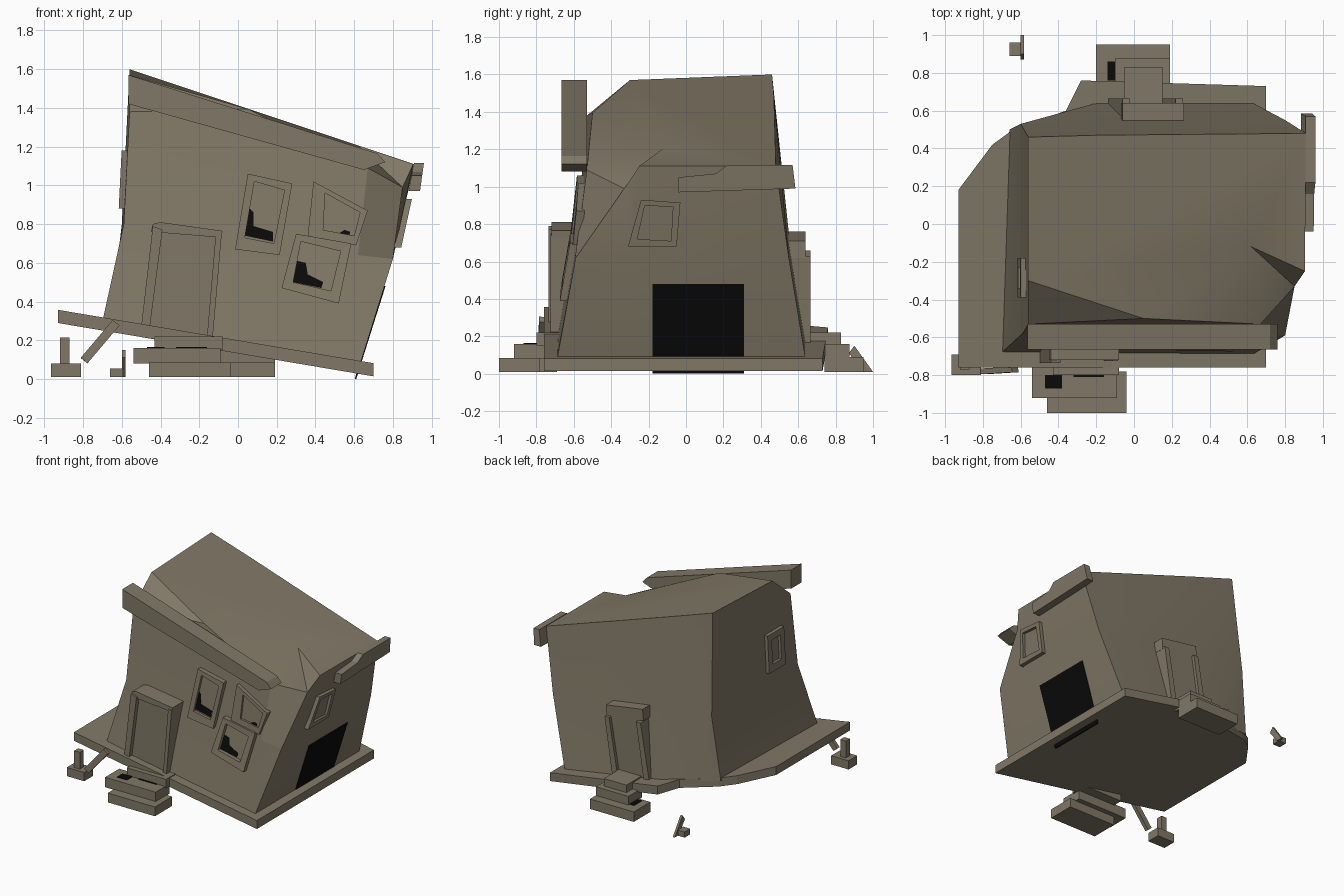
import bpy, bmesh
from mathutils import Vector

old = bpy.data.objects.get("Cube")
if old:
    bpy.data.objects.remove(old, do_unlink=True)


def material(name, rgb):
    m = bpy.data.materials.new(name)
    m.use_nodes = True
    m.diffuse_color = (*rgb, 1)
    bsdf = next(n for n in m.node_tree.nodes if n.type == 'BSDF_PRINCIPLED')
    bsdf.inputs["Base Color"].default_value = (*rgb, 1)
    return m


STONE = material("weathered_grey_brown", (0.22, 0.19, 0.135))
BLACK = material("black", (0.003, 0.003, 0.003))


def build(name, verts, faces, mat=STONE, smooth=False):
    bm = bmesh.new()
    vs = [bm.verts.new(v) for v in verts]
    for f in faces:
        bm.faces.new([vs[i] for i in f])
    bmesh.ops.recalc_face_normals(bm, faces=bm.faces)
    me = bpy.data.meshes.new(name)
    bm.to_mesh(me)
    bm.free()
    me.materials.append(mat)
    ob = bpy.data.objects.new(name, me)
    bpy.context.collection.objects.link(ob)
    if smooth:
        bpy.ops.object.select_all(action='DESELECT')
        ob.select_set(True)
        bpy.context.view_layer.objects.active = ob
        bpy.ops.object.shade_smooth_by_angle(angle=0.5)
    return ob


def loft(name, a, b, mat=STONE):
    """Closed solid between two matching loops."""
    n = len(a)
    faces = [range(n), range(n, 2 * n)]
    faces += [(i, (i + 1) % n, n + (i + 1) % n, n + i) for i in range(n)]
    return build(name, list(a) + list(b), faces, mat)


def box(name, x, y, z, mat=STONE):
    a = [(x[i], y[j], z[0]) for i, j in ((0, 0), (1, 0), (1, 1), (0, 1))]
    return loft(name, a, [(p[0], p[1], z[1]) for p in a], mat)


def prism_y(name, pts, y0, y1):
    return loft(name, [(x, y0, z) for x, z in pts], [(x, y1, z) for x, z in pts])


def beam(name, a, b, w, d):
    """Leaning square bar from a to b, w wide and d deep."""
    a, b = Vector(a), Vector(b)
    axis = (b - a).normalized()
    u = axis.cross(Vector((0, 1, 0))).normalized()
    v = axis.cross(u)
    c = [u * w * i + v * d * j for i, j in ((-.5, -.5), (.5, -.5), (.5, .5), (-.5, .5))]
    return loft(name, [a + k for k in c], [b + k for k in c])


def slab(x):
    return 0.20 - 0.169 * x


# Points on the leaning walls: u runs along the wall, v is height, o is offset outwards
def front(u, v, o):
    h = v - slab(u)
    return (u, (-.69 + .2 * h if h < .5 else -.59 + .1 * (h - .5)) - o, v)


def right(u, v, o):
    x = .63 + .315 * (v - .08) if v < .62 else .80 + .22 * (v - .62)
    return (x + o, u, v)


def left(u, v, o):
    return (-.59 + .05 * (v - .8) - o, u, v)


def plate(name, wall, pts, o0, o1, mat=STONE):
    return loft(name, [wall(u, v, o0) for u, v in pts], [wall(u, v, o1) for u, v in pts], mat)


def window(name, wall, outer, inner, depth=.03):
    loops = [(outer, -.02), (outer, depth), (inner, depth), (inner, -.02)]
    verts = [wall(u, v, o) for pts, o in loops for u, v in pts]
    faces = [(k * 4 + i, k * 4 + (i + 1) % 4, (k + 1) % 4 * 4 + (i + 1) % 4, (k + 1) % 4 * 4 + i)
             for k in range(4) for i in range(4)]
    build(name + "_frame", verts, faces)
    plate(name + "_pane", wall, inner, -.02, .008)


# Tilted foundation slab with the broken rear corner
outline = [(-.93, -.76), (.70, -.76), (.70, .73), (-.28, .76), (-.36, .60),
           (-.64, .50), (-.75, .42), (-.93, .18)]
loft("foundation_slab", [(x, y, slab(x) - .068) for x, y in outline],
     [(x, y, slab(x)) for x, y in outline])

# Leaning house body: three rings, then the dented roof
foot = [(-.70, -.68), (.50, -.69), (.63, -.69), (.63, -.30), (.63, .64), (-.20, .64), (-.66, .50)]
rings = [(x, y, slab(x) - .02) for x, y in foot]
rings += [(-.59, -.58, .80), (.62, -.59, .64), (.80, -.59, .62), (.80, -.30, .62),
          (.80, .55, .62), (-.20, .55, .75), (-.60, .53, .80)]
rings += [(-.56, -.53, 1.38), (.67, -.53, 1.09), (.85, -.33, .99), (.905, -.25, 1.11),
          (.91, .48, 1.11), (-.20, .47, 1.48), (-.56, .46, 1.60)]
roof = [(-.56, -.30, 1.57), (.05, -.50, 1.395), (.62, -.12, 1.206)]
faces = [range(7)]
faces += [(r + i, r + (i + 1) % 7, r + 7 + (i + 1) % 7, r + 7 + i) for r in (0, 7) for i in range(7)]
FL, FM, FR, R, BR, BM, BL, P1, P2, P3 = range(14, 24)
faces += [(BL, BM, BR, R, P3, P2, P1), (BL, P1, FL), (P1, P2, FL), (FL, P2, FM),
          (P2, P3, FM), (FM, P3, FR), (FR, P3, R)]
build("house_body", rings + roof, faces, smooth=True)

# Cornices
edge = [(-.565, 1.42), (-.565, 1.57), (.72, 1.165), (.76, 1.12), (.65, 1.08)]
loft("front_cornice", [(x, -.665, z) for x, z in edge], [(x, -.53, z) for x, z in edge])
edge = [(-.04, .97), (-.04, 1.05), (.16, 1.07), (.22, 1.115), (.57, 1.115), (.585, .99)]
loft("side_cornice", [(.88 + .2 * (z - .97), y, z) for y, z in edge],
     [(.94 + .14 * (z - .97), y, z) for y, z in edge])

# Windows
window("front_window_left", front, [(-.015, .67), (.05, 1.06), (.28, 1.01), (.215, .64)],
       [(.035, .73), (.085, 1.02), (.24, .975), (.185, .70)])
window("front_window_upper", front, [(.36, .74), (.39, 1.02), (.67, .87), (.61, .69)],
       [(.44, .77), (.45, .96), (.63, .86), (.60, .74)], .025)
window("front_window_lower", front, [(.225, .47), (.30, .75), (.585, .70), (.52, .39)],
       [(.285, .50), (.325, .71), (.53, .66), (.48, .455)], .04)
window("right_window", right, [(-.31, .68), (-.24, .93), (-.03, .915), (-.05, .68)],
       [(-.26, .72), (-.22, .90), (-.07, .89), (-.08, .71)])
window("left_window", left, [(-.39, .88), (-.39, 1.18), (-.18, 1.18), (-.18, .88)],
       [(-.34, .94), (-.34, 1.13), (-.23, 1.13), (-.23, .94)])

# Broken dark glass in the front windows
plate("dark_glass_left", front, [(.035, .74), (.06, .88), (.08, .86), (.08, .79), (.18, .76), (.18, .71)],
      .009, .012, BLACK)
plate("dark_glass_lower", front, [(.285, .50), (.305, .61), (.35, .60), (.36, .54), (.44, .50), (.43, .47)],
      .009, .012, BLACK)
plate("dark_glass_upper", front, [(.51, .745), (.55, .77), (.58, .76), (.575, .74)], .009, .012, BLACK)

# Garage opening, which runs down past the slab
plate("dark_side_opening", right, [(-.18, 0), (-.18, .48), (.31, .48), (.31, 0)], -.002, .006, BLACK)

# Front door
prism_y("front_door_left_jamb", [(-.50, .27), (-.455, .27), (-.39, .77), (-.44, .79)], -.735, -.54)
prism_y("front_door_right_jamb", [(-.16, .22), (-.13, .22), (-.085, .74), (-.115, .75)], -.725, -.54)
prism_y("front_door_lintel", [(-.45, .76), (-.44, .80), (-.40, .81), (-.08, .765), (-.085, .73)], -.72, -.54)
prism_y("front_door_panel", [(-.46, .27), (-.40, .77), (-.10, .74), (-.15, .22)], -.70, -.54)

# Back door
prism_y("back_door_left_jamb", [(-.14, .20), (-.09, .20), (-.02, .66), (-.06, .66)], .48, .665)
prism_y("back_door_right_jamb", [(.14, .16), (.19, .16), (.26, .63), (.22, .63)], .48, .665)
prism_y("back_door_lintel", [(-.07, .67), (-.06, .76), (.265, .71), (.26, .62)], .48, .64)
prism_y("back_door_panel", [(-.10, .20), (-.03, .68), (.24, .64), (.16, .17)], .48, .64)

# Steps
box("front_step_low", (-.46, -.04), (-1.0, -.78), (.01, .085))
box("front_step_middle", (-.54, -.09), (-.92, -.74), (.08, .16))
box("front_step_high", (-.43, -.08), (-.80, -.66), (.15, .22))
box("back_step_low", (-.20, .19), (.74, .95), (.01, .09))
box("back_step_middle", (-.10, .19), (.70, .875), (.085, .16))
box("back_step_high", (-.05, .15), (.64, .83), (.15, .22))
for name, x, y, z in (("front_step_gap_left", (-.47, -.38), (-.87, -.80), .16),
                      ("front_step_gap_right", (-.32, -.16), (-.81, -.78), .16),
                      ("back_step_gap", (-.14, -.10), (.76, .86), .09)):
    box(name, x, y, (z, z + .004), BLACK)

# Fallen posts and planks
box("fallen_post_base", (-.965, -.81), (-.80, -.69), (.01, .08))
box("fallen_post", (-.92, -.87), (-.77, -.72), (.07, .215))
beam("leaning_plank", (-.795, -.78, .095), (-.63, -.77, .29), .045, .03)
box("rear_debris_block", (-.66, -.595), (.89, .96), (.01, .055))
loft("rear_debris_plank", [(-.60, y, z) for y, z in ((.87, .11), (.90, .15), (1.0, .01), (.95, .01))],
     [(-.582, y, z) for y, z in ((.87, .11), (.90, .15), (1.0, .01), (.95, .01))])
